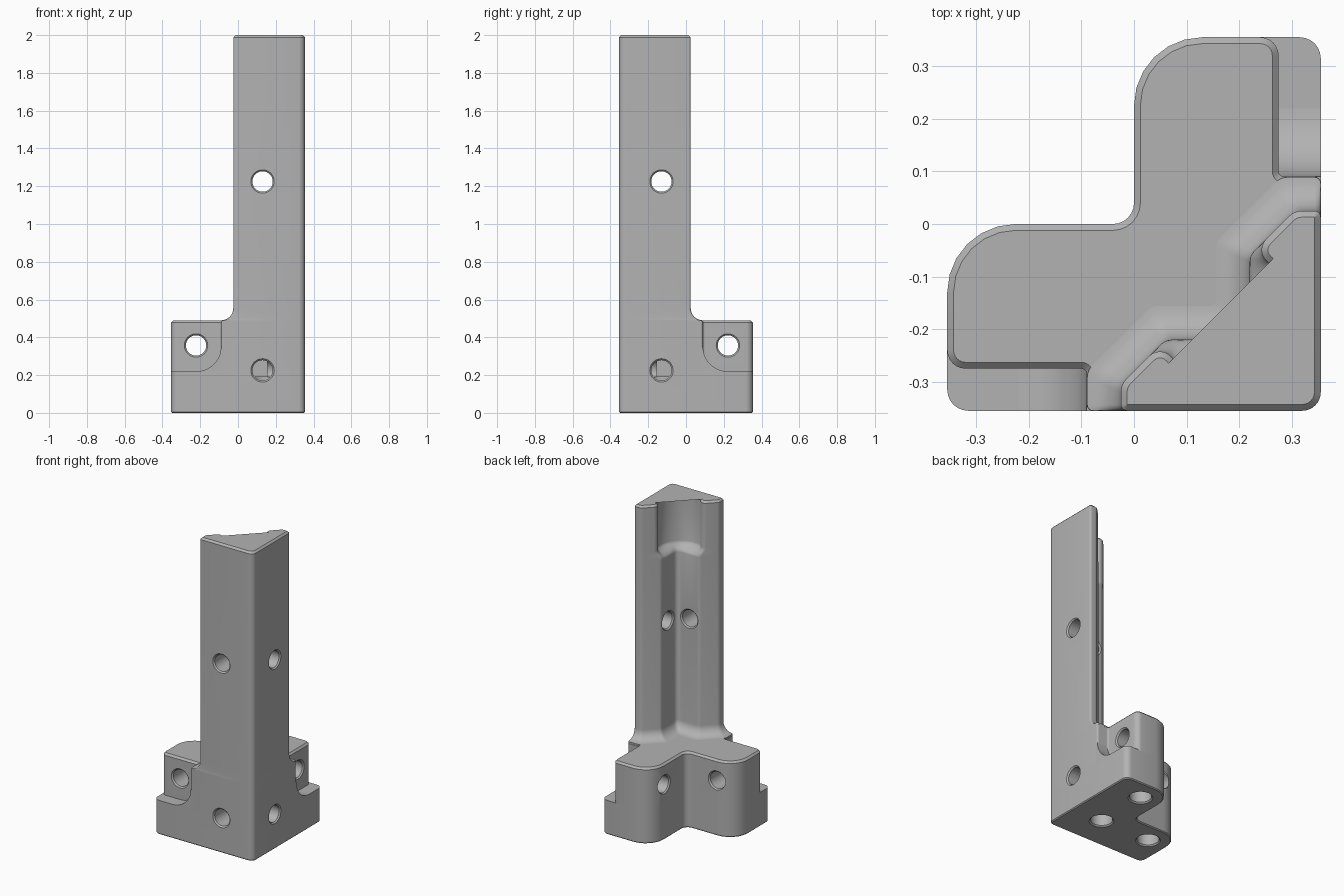
import bpy, bmesh, math
from mathutils import Vector

cube = bpy.data.objects.get("Cube")
if cube:
    bpy.data.objects.remove(cube, do_unlink=True)

grey = bpy.data.materials.new("matte grey")
grey.use_nodes = True
grey.diffuse_color = (0.45, 0.45, 0.45, 1)
grey.node_tree.nodes["Principled BSDF"].inputs["Base Color"].default_value = (0.45, 0.45, 0.45, 1)

E = 0.355        # half width of the footprint
STEP = 0.22      # height of the side ledges
DECK = 0.49      # height of the base
BEVEL = 0.012


def swap(p):
    """Reflect across the diagonal symmetry plane."""
    return Vector((-p[1], -p[0], p[2]))


def symmetric(half):
    """Complete a list of (x, y, radius) corners across the diagonal."""
    return half + [(-y, -x, r) for x, y, r in reversed(half)]


def rounded(corners, seg=6):
    """Fillet each (x, y, radius) corner of a closed outline."""
    out = []
    for i, (x, y, r) in enumerate(corners):
        p = Vector((x, y))
        if r == 0:
            out.append(p)
            continue
        a = (Vector(corners[i - 1][:2]) - p).normalized()
        b = (Vector(corners[(i + 1) % len(corners)][:2]) - p).normalized()
        half = a.angle(b) / 2
        centre = p + (a + b).normalized() * r / math.sin(half)
        start = p + a * r / math.tan(half) - centre
        end = p + b * r / math.tan(half) - centre
        sweep = start.angle_signed(end)
        for s in range(seg + 1):
            t = -sweep * s / seg
            c, n = math.cos(t), math.sin(t)
            out.append(centre + Vector((start.x * c - start.y * n, start.x * n + start.y * c)))
    return out


def at(outline, z):
    return [Vector((p.x, p.y, z)) for p in outline]


def loft(name, rings, top=0, bottom=0):
    """Skin equal rings, cap both ends and optionally chamfer the caps."""
    bm = bmesh.new()
    rows = [[bm.verts.new(p) for p in ring] for ring in rings]
    n = len(rows[0])
    for lo, hi in zip(rows, rows[1:]):
        for i in range(n):
            j = (i + 1) % n
            bm.faces.new((lo[i], lo[j], hi[j], hi[i]))
    caps = [bm.faces.new(rows[0][::-1]), bm.faces.new(rows[-1])]
    bmesh.ops.recalc_face_normals(bm, faces=bm.faces[:])
    for cap, size in zip(caps, (bottom, top)):
        if size:
            bmesh.ops.inset_region(bm, faces=[cap], thickness=size, depth=size,
                                   use_even_offset=True)
    mesh = bpy.data.meshes.new(name)
    bm.to_mesh(mesh)
    bm.free()
    mesh.materials.append(grey)
    ob = bpy.data.objects.new(name, mesh)
    bpy.context.collection.objects.link(ob)
    return ob


def drill(start, axis, length, r, through, mirror=False):
    """Hole cutter with a chamfered mouth, and a chamfered exit if through."""
    axis = Vector(axis)
    u = axis.orthogonal().normalized()
    v = axis.cross(u)
    stations = [(-0.01, r + 0.018), (0.008, r)]
    stations += [(length - 0.008, r), (length + 0.01, r + 0.018)] if through else [(length, r)]
    rings = []
    for s, rad in stations:
        ring = []
        for i in range(32):
            t = math.tau * i / 32
            p = Vector(start) + axis * s + (u * math.cos(t) + v * math.sin(t)) * rad
            ring.append(swap(p) if mirror else p)
        rings.append(ring)
    ob = loft("hole_cutter", rings)
    ob.hide_render = True
    return ob


def cut(ob, cutters):
    """Subtract the cutters and keep the resulting mesh."""
    for c in cutters:
        m = ob.modifiers.new("hole", 'BOOLEAN')
        m.operation, m.solver, m.object = 'DIFFERENCE', 'EXACT', c
    bpy.context.view_layer.update()
    mesh = bpy.data.meshes.new_from_object(ob.evaluated_get(bpy.context.evaluated_depsgraph_get()))
    ob.modifiers.clear()
    ob.data = mesh


# Base plate: full L footprint up to the ledges
back = [(-E, 0, 0.13), (0, 0, 0.04), (0, E, 0.13)]
plate_outline = rounded([(E, -E, 0.035), (-E, -E, 0.04)] + back + [(E, E, 0.04)])
plate = loft("base_plate", [at(plate_outline, 0), at(plate_outline, STEP)])
cap = min(plate.data.polygons, key=lambda f: f.center.z)
bpy.data.objects.remove(plate, do_unlink=True)
plate = loft("base_plate", [at(plate_outline, 0.006), at(plate_outline, STEP)], bottom=0.006)

# Upper block: same L with a strip taken off each arm's outer face
block_outline = rounded([(E, -E, 0.035), (-0.09, -E, 0.012), (-0.09, -0.275, 0.01),
                         (-E, -0.275, 0.035)] + back +
                        [(0.275, E, 0.035), (0.275, 0.09, 0.01), (E, 0.09, 0.012)])
block = loft("upper_block", [at(block_outline, STEP), at(block_outline, DECK - BEVEL)], top=BEVEL)

# Curved webs joining each ledge to the block
arc = [(-0.22 + 0.13 * math.sin(t), 0.35 - 0.13 * math.cos(t))
       for t in (math.pi / 2 * i / 10 for i in range(11))]
web_profile = arc + [(-0.07, 0.35), (-0.07, 0.21), (-0.22, 0.21)]
webs = []
for side, mirror in (("front", False), ("right", True)):
    rings = [[Vector((x, y, z)) for x, z in web_profile] for y in (-E, -0.265)]
    if mirror:
        rings = [[swap(p) for p in ring] for ring in rings]
    webs.append(loft(side + "_ledge_web", rings))


# Column: V section, flared at the foot, with a round recess at the top
def section(z, flare, k):
    e = -0.025 - flare
    w = -0.22 + flare
    c = 0.28 - math.sqrt(2) * flare
    tip = Vector((w + c, w)).lerp(Vector((0.05, -0.23)), k)
    corners = [(e, -E, 0.012), (e, e - c, 0.035), (tip.x, tip.y, 0.028)]
    for deg in range(-108, -45, 6):
        a = math.radians(deg)
        c8, s8 = math.cos(a) ** 8, math.sin(a) ** 8
        square = (0.09 - flare) / (c8 + s8) ** 0.125
        r = square + (0.145 - square) * k
        corners.append((0.13 + r * math.cos(a), -0.13 + r * math.sin(a), 0))
    return at(rounded([(E, -E, 0.035)] + symmetric(corners)), z)


FLARE = 0.064
rings = [section(DECK - BEVEL, FLARE, 0)]
for i in range(9):
    t = math.pi / 2 * i / 8
    rings.append(section(DECK + FLARE * (1 - math.cos(t)), FLARE * (1 - math.sin(t)), 0))
for i in range(9):
    k = i / 8
    rings.append(section(1.64 + 0.06 * k, 0, k * k * (3 - 2 * k)))
rings.append(section(2 - BEVEL, 0, 1))
column = loft("column", rings, top=BEVEL)

# Screw holes in the column, the arms and the underside
R = 0.054
column_holes, arm_holes, low_holes = [], [], []
for m in (False, True):
    column_holes.append(drill((0.13, -E, 1.225), (0, 1, 0), 0.135, R, True, m))
    arm_holes.append(drill((-0.222, -0.275, 0.357), (0, 1, 0), 0.275, R, True, m))
    low_holes.append(drill((0.13, -E, 0.225), (0, 1, 0), 0.2, R, False, m))
    low_holes.append(drill((-0.22, -0.135, 0), (0, 0, 1), 0.19, 0.065, False, m))
low_holes.append(drill((0.135, -0.135, 0), (0, 0, 1), 0.19, 0.065, False))
cut(column, column_holes)
cut(block, arm_holes + low_holes)
cut(plate, low_holes)
for c in column_holes + arm_holes + low_holes:
    bpy.data.objects.remove(c, do_unlink=True)

# Smooth the curves, keep the edges crisp
bpy.ops.object.select_all(action='DESELECT')
for ob in [plate, block, column] + webs:
    ob.select_set(True)
bpy.context.view_layer.objects.active = column
bpy.ops.object.shade_smooth_by_angle(angle=math.radians(32))
